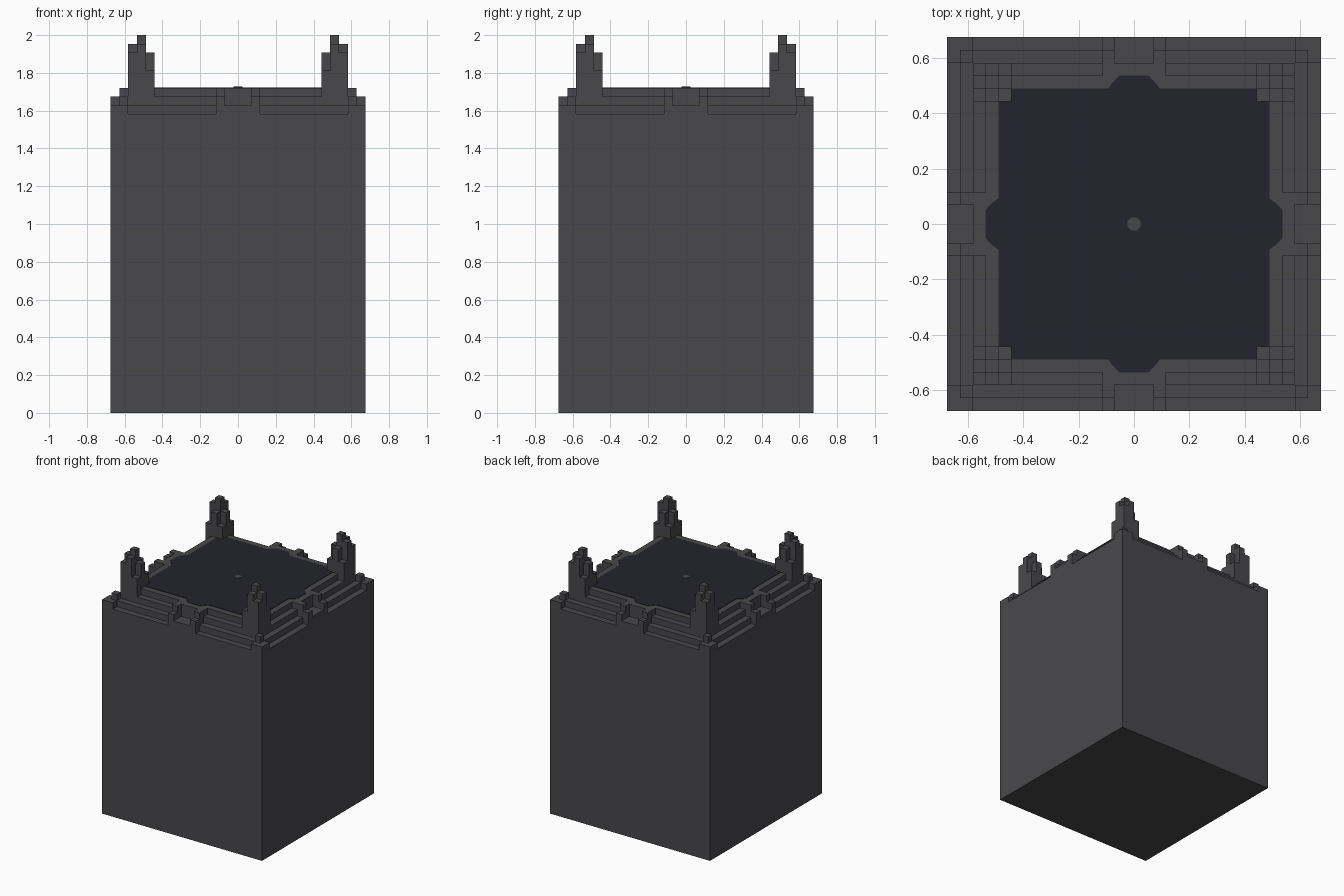
import bpy
import bmesh
import math

cube = bpy.data.objects.get("Cube")
if cube:
    bpy.data.objects.remove(cube, do_unlink=True)

U = 2 / 43          # size of one block
N = 14              # blocks from the centre to the edge
DECK = 37           # deck height in blocks


def material(name, rgb):
    mat = bpy.data.materials.new(name)
    mat.use_nodes = True
    mat.diffuse_color = (*rgb, 1)
    mat.node_tree.nodes["Principled BSDF"].inputs["Base Color"].default_value = (*rgb, 1)
    return mat


stone = material("charcoal stone", (0.066, 0.064, 0.071))
dark = material("midnight panel", (0.017, 0.017, 0.026))


def finish(bm, name, mat):
    mesh = bpy.data.meshes.new(name)
    bm.to_mesh(mesh)
    bm.free()
    mesh.materials.append(mat)
    obj = bpy.data.objects.new(name, mesh)
    bpy.context.collection.objects.link(obj)
    return obj


def casing_height(x, y):
    """Stepped rim with a notched block in the middle of every side."""
    lo, hi = sorted((abs(x), abs(y)))
    if hi > N:
        return 0
    if hi == 14:
        if lo >= 13:
            return 35
        return 36 if lo == 2 else 35 if lo < 2 else 34
    if hi == 13:
        return 36 if lo == 13 else 37 if lo == 2 else 35
    if hi == 12:
        return 37 if lo <= 2 else 36
    return DECK


def stepped_solid(name, height, cells, base):
    """Closed solid of block columns; flat areas are merged."""
    bm = bmesh.new()

    def quad(points):
        bm.faces.new([bm.verts.new([c * U for c in p]) for p in points])

    for x in cells[0]:
        for y in cells[1]:
            top = height(x, y)
            ring = [(x - .5, y - .5), (x + .5, y - .5), (x + .5, y + .5), (x - .5, y + .5)]
            quad([(*p, top) for p in ring])
            quad([(*p, base) for p in reversed(ring)])
            for i, (dx, dy) in enumerate([(0, -1), (1, 0), (0, 1), (-1, 0)]):
                inside = x + dx in cells[0] and y + dy in cells[1]
                low = height(x + dx, y + dy) if inside else base
                a, b = ring[i], ring[(i + 1) % 4]
                for z in range(low, top):
                    quad([(*a, z), (*b, z), (*b, z + 1), (*a, z + 1)])
    bmesh.ops.remove_doubles(bm, verts=bm.verts, dist=U * 0.01)
    bmesh.ops.dissolve_limit(bm, angle_limit=math.radians(1), verts=bm.verts, edges=bm.edges)
    return finish(bm, name, stone)


# Main block with its terraced rim
full = range(-N, N + 1)
stepped_solid("stepped_casing", casing_height, (full, full), 0)

# Corner spires: one height per block, the same along both axes
SPIRE = {(10, 10): 39, (10, 11): 41, (10, 12): 39, (11, 11): 43, (11, 12): 42, (12, 12): 41}


def spire_height(x, y):
    return SPIRE[tuple(sorted((abs(x), abs(y))))]


for side_x, side_y in ((1, 1), (-1, 1), (-1, -1), (1, -1)):
    cells = [range(10, 13) if s > 0 else range(-12, -9) for s in (side_x, side_y)]
    name = ("back" if side_y > 0 else "front") + ("_left" if side_x > 0 else "_right") + "_spire"
    stepped_solid(name, spire_height, cells, 36 if side_x else DECK)


def plate(name, outline, z, mat, thick=0.003):
    """Thin plate lying on the deck."""
    bm = bmesh.new()
    face = bm.faces.new([bm.verts.new((x * U, y * U, z)) for x, y in outline])
    side = bmesh.ops.extrude_face_region(bm, geom=[face])
    verts = [g for g in side["geom"] if isinstance(g, bmesh.types.BMVert)]
    bmesh.ops.translate(bm, verts=verts, vec=(0, 0, thick))
    bmesh.ops.recalc_face_normals(bm, faces=bm.faces)
    return finish(bm, name, mat)


# Dark deck panel: one side's outline turned four times
edge = [(10.5, -9.5), (10.5, -2), (10.9, -1.7), (11.5, -1.1),
        (11.5, 1.1), (10.9, 1.7), (10.5, 2), (10.5, 9.5), (9.5, 9.5)]
outline = []
for turn in range(4):
    for x, y in edge:
        for _ in range(turn):
            x, y = -y, x
        outline.append((x, y))
plate("deck_panel", outline, DECK * U, dark)

# Small stud plate in the middle of the panel
stud = [(0.56 * math.cos(math.radians(a)), 0.56 * math.sin(math.radians(a)))
        for a in (22.5 + 45 * i for i in range(8))]
plate("centre_stud", stud, DECK * U + 0.003, stone)
